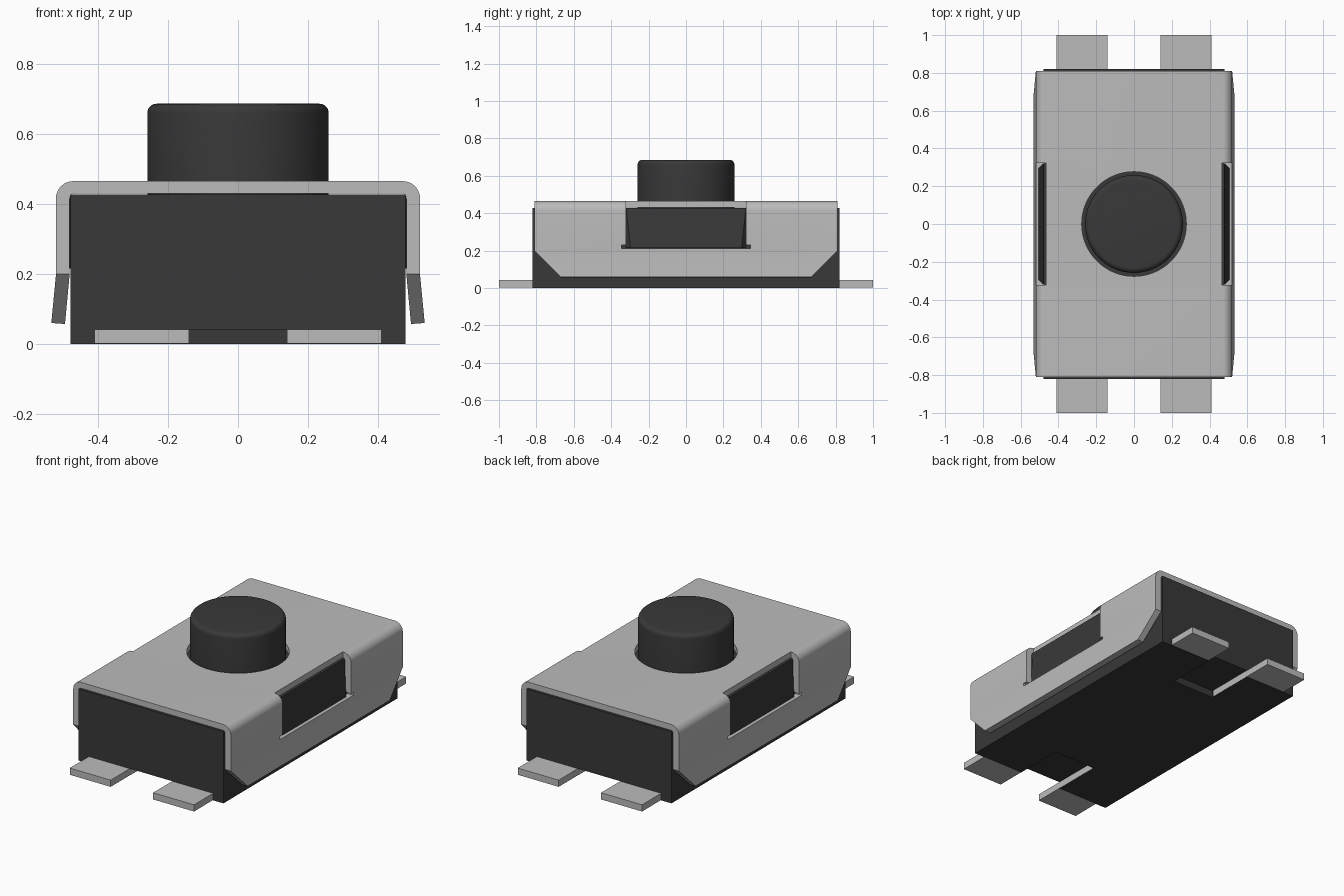
import bpy, bmesh, math
from mathutils import Vector

old = bpy.data.objects.get("Cube")
if old:
    bpy.data.objects.remove(old, do_unlink=True)


def material(name, rgb):
    m = bpy.data.materials.new(name)
    m.use_nodes = True
    m.diffuse_color = (*rgb, 1)
    m.node_tree.nodes["Principled BSDF"].inputs["Base Color"].default_value = (*rgb, 1)
    return m


METAL = material("light grey metal", (0.5, 0.5, 0.5))
PLASTIC = material("dark plastic", (0.04, 0.04, 0.04))


def finish(name, bm, mat=None):
    bmesh.ops.recalc_face_normals(bm, faces=bm.faces[:])
    me = bpy.data.meshes.new(name)
    bm.to_mesh(me)
    bm.free()
    ob = bpy.data.objects.new(name, me)
    bpy.context.collection.objects.link(ob)
    if mat:
        me.materials.append(mat)
    return ob


def prism(name, outline, a, b, axis, mat=None):
    """Extrude a 2D outline from a to b along x (outline y,z) or y (outline x,z)."""
    bm = bmesh.new()
    place = (lambda p, t: (t, *p)) if axis == "x" else (lambda p, t: (p[0], t, p[1]))
    face = bm.faces.new([bm.verts.new(place(p, a)) for p in outline])
    new = bmesh.ops.extrude_face_region(bm, geom=[face])["geom"]
    shift = Vector((b - a, 0, 0) if axis == "x" else (0, b - a, 0))
    bmesh.ops.translate(bm, vec=shift, verts=[v for v in new if isinstance(v, bmesh.types.BMVert)])
    return finish(name, bm, mat)


def box(name, x, y, z, mat=None):
    return prism(name, [(y[0], z[0]), (y[1], z[0]), (y[1], z[1]), (y[0], z[1])], *x, "x", mat)


def lathe(name, profile, mat=None, steps=64):
    bm = bmesh.new()
    verts = [bm.verts.new((r, 0, z)) for r, z in profile]
    edges = [bm.edges.new(p) for p in zip(verts, verts[1:])]
    bmesh.ops.spin(bm, geom=verts + edges, axis=(0, 0, 1), cent=(0, 0, 0),
                   angle=math.tau, steps=steps)
    bmesh.ops.remove_doubles(bm, verts=bm.verts[:], dist=1e-5)
    return finish(name, bm, mat)


def activate(ob):
    bpy.ops.object.select_all(action="DESELECT")
    ob.select_set(True)
    bpy.context.view_layer.objects.active = ob


def cut(ob, cutters):
    activate(ob)
    for c in cutters:
        c.hide_render = True
        mod = ob.modifiers.new("cut", "BOOLEAN")
        mod.operation, mod.solver, mod.object = "DIFFERENCE", "EXACT", c
        bpy.ops.object.modifier_apply(modifier=mod.name)
        bpy.data.objects.remove(c, do_unlink=True)


def smooth(ob, degrees=30):
    activate(ob)
    bpy.ops.object.shade_smooth_by_angle(angle=math.radians(degrees))


def bend(cx, cz, r, n):
    return [(cx + r * math.sin(a), cz + r * math.cos(a))
            for a in (math.pi / 2 * i / n for i in range(n + 1))]


# Plastic base with a shallow recess between the pins at each end
base = box("base", (-0.478, 0.478), (-0.82, 0.82), (0, 0.427), PLASTIC)
cut(base, [box("recess", (-0.141, 0.141), y, (-0.05, 0.042)) for y in ((0.52, 0.9), (-0.9, -0.52))])

# Folded sheet cover: one bent section swept along y, with splayed lower flaps
outer = bend(0.47, 0.415, 0.05, 8) + [(0.52, 0.195), (0.533, 0.06)]
inner = [(0.494, 0.057), (0.481, 0.195)] + bend(0.467, 0.416, 0.014, 4)[::-1]
half = outer + inner
left = [(-x, z) for x, z in half]
section = outer + inner + [(-x, z) for x, z in inner[::-1]] + [(-x, z) for x, z in outer[::-1]]
cover = prism("cover", section, -0.81, 0.81, "y", METAL)
cutters = [lathe("button_hole", [(0, 0.3), (0.277, 0.3), (0.277, 0.6), (0, 0.6)])]
for s in (1, -1):
    # Cut-off lower corners of the flaps
    cutters.append(prism("corner_cut", [(s * 0.61, 0), (s * 0.87, 0.26), (s * 0.87, 0)], -0.7, 0.7, "x"))
    # Side window with little relief notches at its lower corners
    x = sorted((s * 0.466, s * 0.6))
    cutters.append(box("window", x, (-0.322, 0.322), (0.215, 0.6)))
    cutters.append(box("relief", x, (-0.345, 0.345), (0.211, 0.229)))
cut(cover, cutters)
smooth(cover)

# Wedge latches of the base showing through the windows
for side, s in (("left", 1), ("right", -1)):
    bm = bmesh.new()
    for y in (1, -1):
        for px, py, pz in ((0.46, 0.32, 0.427), (0.46, 0.32, 0.216), (0.479, 0.32, 0.427),
                           (0.479, 0.32, 0.216), (0.505, 0.297, 0.216)):
            bm.verts.new((s * px, y * py, pz))
    bmesh.ops.convex_hull(bm, input=bm.verts[:])
    finish(side + "_latch", bm, PLASTIC)

# Round button with a softened rim
rim = bend(0.232, 0.659, 0.027, 6)
button = lathe("button", [(0, 0.42)] + [(0.259, 0.42)] + rim[::-1] + [(0, 0.686)], PLASTIC)
smooth(button)

# Four flat solder pins
for end, sy in (("front", -1), ("back", 1)):
    for side, sx in (("left", 1), ("right", -1)):
        box(f"{end}_{side}_pin", sorted((sx * 0.14, sx * 0.41)),
            sorted((sy * 0.53, sy * 1.0)), (0.002, 0.042), METAL)
